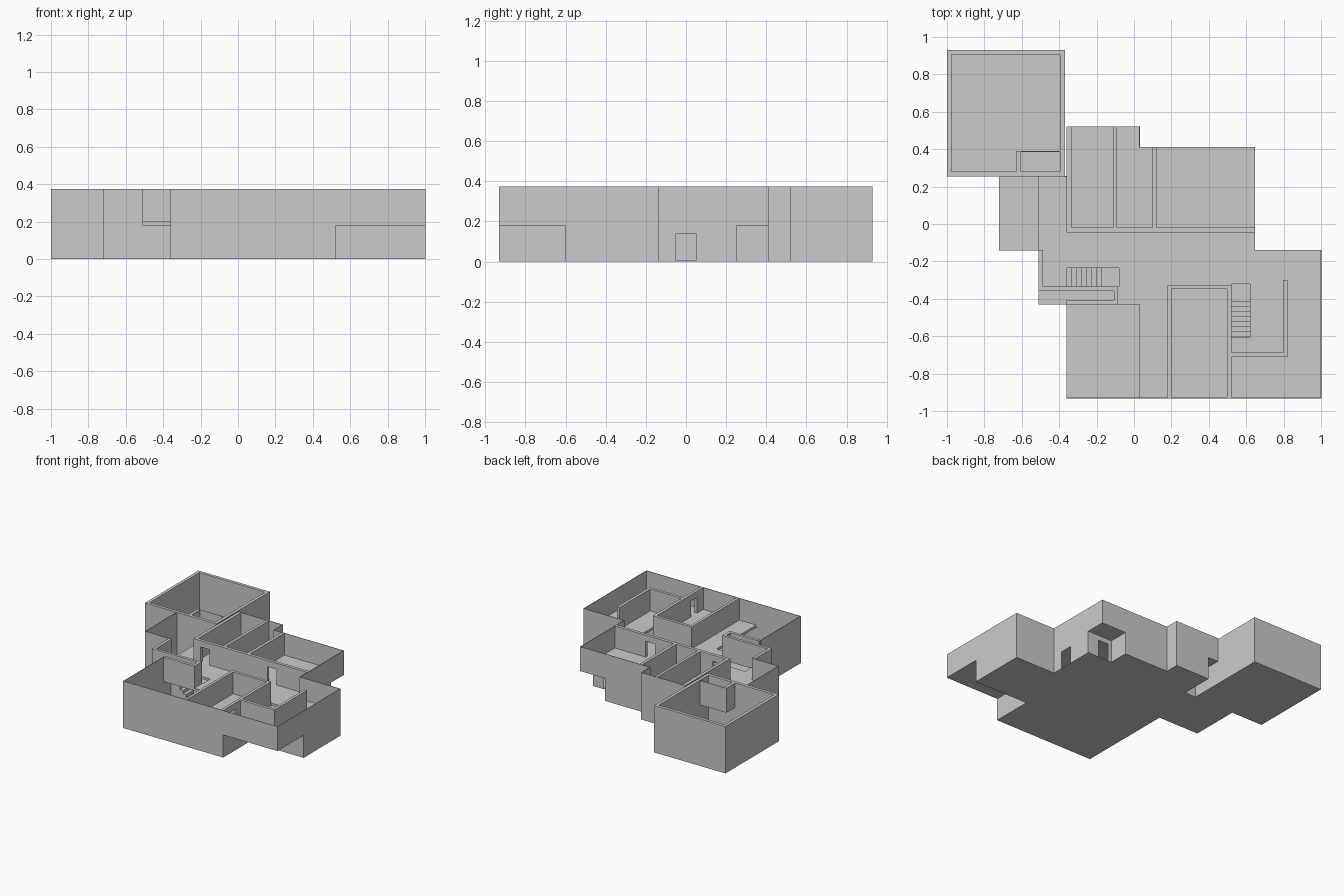
import bpy, bmesh

if "Cube" in bpy.data.objects:
    bpy.data.objects.remove(bpy.data.objects["Cube"])

H, SLAB, FLOOR = 0.375, 0.18, 0.20   # wall top, upper slab underside, upper slab top
THIN = 0.004                         # outer shell thickness


def add_box(bm, x0, x1, y0, y1, z0, z1):
    vs = bmesh.ops.create_cube(bm, size=1)["verts"]
    for v in vs:
        v.co.x = x1 if v.co.x > 0 else x0
        v.co.y = y1 if v.co.y > 0 else y0
        v.co.z = z1 if v.co.z > 0 else z0


def finish(name, bm):
    me = bpy.data.meshes.new(name)
    bm.to_mesh(me)
    bm.free()
    ob = bpy.data.objects.new(name, me)
    bpy.context.collection.objects.link(ob)
    return ob


def boxes(name, items):
    bm = bmesh.new()
    for b in items:
        add_box(bm, *b)
    return finish(name, bm)


def prism(name, pts, z0, z1):
    bm = bmesh.new()
    f = bm.faces.new([bm.verts.new((x, y, z0)) for x, y in pts])
    ext = bmesh.ops.extrude_face_region(bm, geom=[f])
    for v in ext["geom"]:
        if isinstance(v, bmesh.types.BMVert):
            v.co.z = z1
    bmesh.ops.recalc_face_normals(bm, faces=bm.faces)
    return finish(name, bm)


def shell(name, pts, z0, z1):
    """Thin wall following axis-aligned points."""
    h = THIN / 2
    boxes(name, [(min(a[0], b[0]) - h, max(a[0], b[0]) + h,
                  min(a[1], b[1]) - h, max(a[1], b[1]) + h, z0, z1)
                 for a, b in zip(pts, pts[1:])])


def door_wall(name, x0, x1, y0, y1, z0, z1, doors, top):
    """Straight wall with door gaps given as (start, end) along its length."""
    along_x = (x1 - x0) > (y1 - y0)
    lo, hi = (x0, x1) if along_x else (y0, y1)

    def part(a, b, za):
        return (a, b, y0, y1, za, z1) if along_x else (x0, x1, a, b, za, z1)
    items = []
    for a, b in doors:
        items += [part(lo, a, z0), part(a, b, top)]
        lo = b
    boxes(name, items + [part(lo, hi, z0)])


# ground floor slab
ground = [(-.36, -.93), (.52, -.93), (.52, -.6), (1, -.6), (1, -.14), (.645, -.14),
          (.645, .25), (.425, .25), (.425, .41), (.03, .41), (.03, .52), (-.27, .52),
          (-.27, .255), (-.37, .255), (-.37, .93), (-1, .93), (-1, .255),
          (-.72, .255), (-.72, -.14), (-.36, -.14)]
prism("ground_floor", ground, 0, 0.006)

# ground floor outer walls
shell("ground_walls_front", ground[:6], 0, SLAB)
door_wall("entrance_wall", .643, .647, -.14, .25, 0, SLAB, [(-.05, .05)], .14)
door_wall("porch_wall", .425, .645, .248, .252, 0, SLAB, [(.46, .55)], .14)
shell("ground_walls_back", ground[7:14], 0, SLAB)
shell("ground_wall_left", [(-.51, -.14), (-.36, -.14), (-.36, -.43)], 0, SLAB)

# double-height outer walls of the living room and the left annex
shell("living_room_wall", [(-.36, -.43), (-.36, -.93)], 0, H)
shell("annex_walls", [(-.51, -.14), (-.72, -.14), (-.72, .255)], 0, H)

# upper floor slab, leaving stairwells and voids open
boxes("upper_floor", [(x0, x1, y0, y1, SLAB, FLOOR) for x0, x1, y0, y1 in [
    (-.51, -.36, -.43, .255), (-.36, -.08, -.43, -.335), (-.36, -.08, -.235, .52),
    (-.08, .03, -.43, .52), (.03, .52, -.93, .41), (.52, 1, -.93, -.605),
    (.62, 1, -.605, -.14), (.52, .62, -.32, -.14), (.52, .645, -.14, .41),
    (-.63, -.37, .28, .39)]])

# upper floor outer walls
shell("upper_outer_walls", [(-.36, -.93), (1, -.93), (1, -.14), (.645, -.14), (.645, .41),
                            (.03, .41), (.03, .52), (-.36, .52)], SLAB, H)

# tall hall with thick walls
boxes("tall_hall_walls", [(-1, -.975, .255, .93, 0, H), (-.395, -.37, .39, .93, 0, H),
                          (-.395, -.37, .255, .39, 0, H),
                          (-.975, -.395, .905, .93, 0, H), (-.975, -.63, .255, .28, 0, H),
                          (-.63, -.395, .255, .28, 0, H)])
boxes("tall_hall_gallery", [(-.63, -.605, .28, .39, SLAB, H),
                            (-.605, -.395, .386, .39, SLAB, H)])

# upper floor partitions
door_wall("corridor_wall", -.36, .645, -.045, -.02, FLOOR, H, [(-.3, -.22), (.29, .37)], .325)
boxes("back_room_partitions", [(-.36, -.335, -.02, .52, FLOOR, H),
                               (-.112, -.09, -.02, .52, FLOOR, H),
                               (.1, .124, -.02, .41, FLOOR, H)])
boxes("front_room_partitions", [(.178, .2, -.93, -.325, FLOOR, H),
                                (.2, .52, -.348, -.325, FLOOR, H)])
door_wall("front_room_side", .497, .52, -.93, -.348, FLOOR, H, [(-.85, -.77)], .325)
boxes("right_room_partitions", [(.52, .82, -.71, -.687, FLOOR, H),
                                (.797, .82, -.687, -.3, FLOOR, H)])
boxes("balcony_partitions", [(-.36, -.085, -.43, -.407, FLOOR, H),
                             (-.108, -.085, -.407, -.357, FLOOR, H),
                             (-.51, -.085, -.357, -.335, FLOOR, H),
                             (-.51, -.486, -.335, -.14, FLOOR, H)])

# two straight stairs
N = 7
boxes("left_stairs", [(-.36 + i * .027, -.36 + (i + 1) * .027, -.335, -.235,
                       0, FLOOR - (i + 1) * .025) for i in range(N)])
boxes("right_stairs", [(.52, .62, -.6 + i * .027, -.6 + (i + 1) * .027,
                        0, FLOOR - (i + 1) * .025) for i in range(N)])
